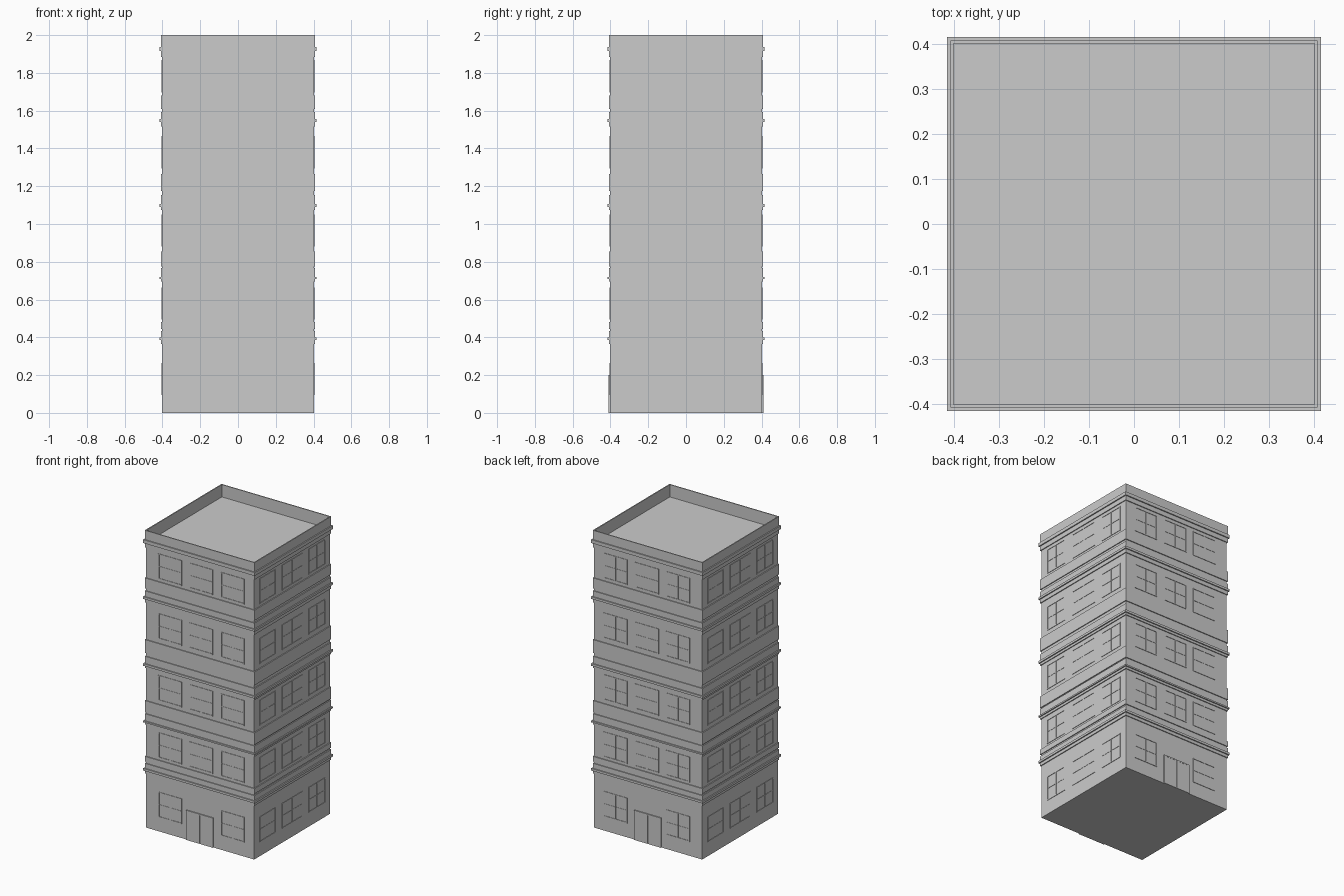
import bpy, bmesh
from mathutils import Matrix
from math import pi

if "Cube" in bpy.data.objects:
    bpy.data.objects.remove(bpy.data.objects["Cube"])

W = 0.402      # wall half width
BAND = 0.408   # flat band half width
LEDGE = 0.4155 # ledge half width


def finish(name, bm):
    bmesh.ops.recalc_face_normals(bm, faces=bm.faces)
    me = bpy.data.meshes.new(name)
    bm.to_mesh(me)
    bm.free()
    ob = bpy.data.objects.new(name, me)
    bpy.context.collection.objects.link(ob)
    return ob


def add_box(bm, x0, x1, y0, y1, z0, z1, turn=0):
    m = (Matrix.Rotation(turn, 4, 'Z')
         @ Matrix.Translation(((x0 + x1) / 2, (y0 + y1) / 2, (z0 + z1) / 2))
         @ Matrix.Diagonal((x1 - x0, y1 - y0, z1 - z0, 1)))
    bmesh.ops.create_cube(bm, size=1, matrix=m)


def add_ring(bm, outer, z0, z1, inner=W - 0.001):
    # square ring swept from a rectangular section
    loops = [[bm.verts.new((sx * r, sy * r, z))
              for sx, sy in ((-1, -1), (1, -1), (1, 1), (-1, 1))]
             for r, z in ((outer, z0), (outer, z1), (inner, z1), (inner, z0))]
    for a in range(4):
        p, q = loops[a], loops[(a + 1) % 4]
        for i in range(4):
            j = (i + 1) % 4
            bm.faces.new((p[i], p[j], q[j], q[i]))


# Main body, its top is the sunken roof
bm = bmesh.new()
add_box(bm, -W, W, -W, W, 0, 1.917)
finish("walls", bm)

# Flat bands below each row of windows
bm = bmesh.new()
for z0, z1 in ((0.445, 0.48), (0.775, 0.855), (1.175, 1.265), (1.61, 1.68)):
    add_ring(bm, BAND, z0, z1)
finish("sill_bands", bm)

# Floor mouldings: band, ledge, band; the last one forms the parapet
bm = bmesh.new()
for a, b, c, d in ((0.365, 0.385, 0.40, 0.433), (0.695, 0.71, 0.72, 0.767),
                   (1.075, 1.09, 1.105, 1.153), (1.515, 1.54, 1.555, 1.593),
                   (1.885, 1.915, 1.938, 2.0)):
    add_ring(bm, BAND, a, b)
    add_ring(bm, LEDGE, b, c)
    add_ring(bm, BAND, c, d)
finish("floor_mouldings", bm)


def add_window(bm, x0, x1, z0, z1, turn):
    f, y, back = 0.006, -W - 0.003, -W + 0.002
    add_box(bm, x0, x1, y, back, z0, z0 + f, turn)
    add_box(bm, x0, x1, y, back, z1 - f, z1, turn)
    add_box(bm, x0, x0 + f, y, back, z0 + f, z1 - f, turn)
    add_box(bm, x1 - f, x1, y, back, z0 + f, z1 - f, turn)
    xm, zm = (x0 + x1) / 2, (z0 + z1) / 2
    add_box(bm, xm - f / 2, xm + f / 2, y, back, z0 + f, z1 - f, turn)
    for a, b in ((x0 + f, xm - f / 2), (xm + f / 2, x1 - f)):
        add_box(bm, a, b, y + 0.001, back, zm - 0.002, zm + 0.002, turn)


# Window frames on all four sides
bottoms = (0.095, 0.495, 0.88, 1.295, 1.697)
front = ((-0.31, -0.135), (-0.08, 0.095), (0.155, 0.33))
side = ((-0.345, -0.175), (-0.105, 0.11), (0.175, 0.35))
for name, turn, spans in (("front", 0, front), ("right", pi / 2, side),
                          ("back", pi, [(-b, -a) for a, b in front]),
                          ("left", -pi / 2, side)):
    bm = bmesh.new()
    for floor, z in enumerate(bottoms):
        for i, (x0, x1) in enumerate(spans):
            # the door takes the middle bay at ground level
            if floor == 0 and i == 1 and name in ("front", "back"):
                continue
            add_window(bm, x0, x1, z, z + 0.17, turn)
    finish(name + "_windows", bm)

# Doors at front and back, each with two leaves in a frame
for name, turn in (("front_door", 0), ("back_door", pi)):
    bm = bmesh.new()
    y, back = -0.409, -W + 0.002
    for s in (-1, 1):
        a, b = sorted((s * 0.1, s * 0.092))
        add_box(bm, a, b, y, back, 0, 0.2, turn)
        a, b = sorted((s * 0.092, s * 0.002))
        add_box(bm, a, b, y + 0.001, back, 0, 0.192, turn)
    add_box(bm, -0.092, 0.092, y, back, 0.192, 0.2, turn)
    finish(name, bm)
